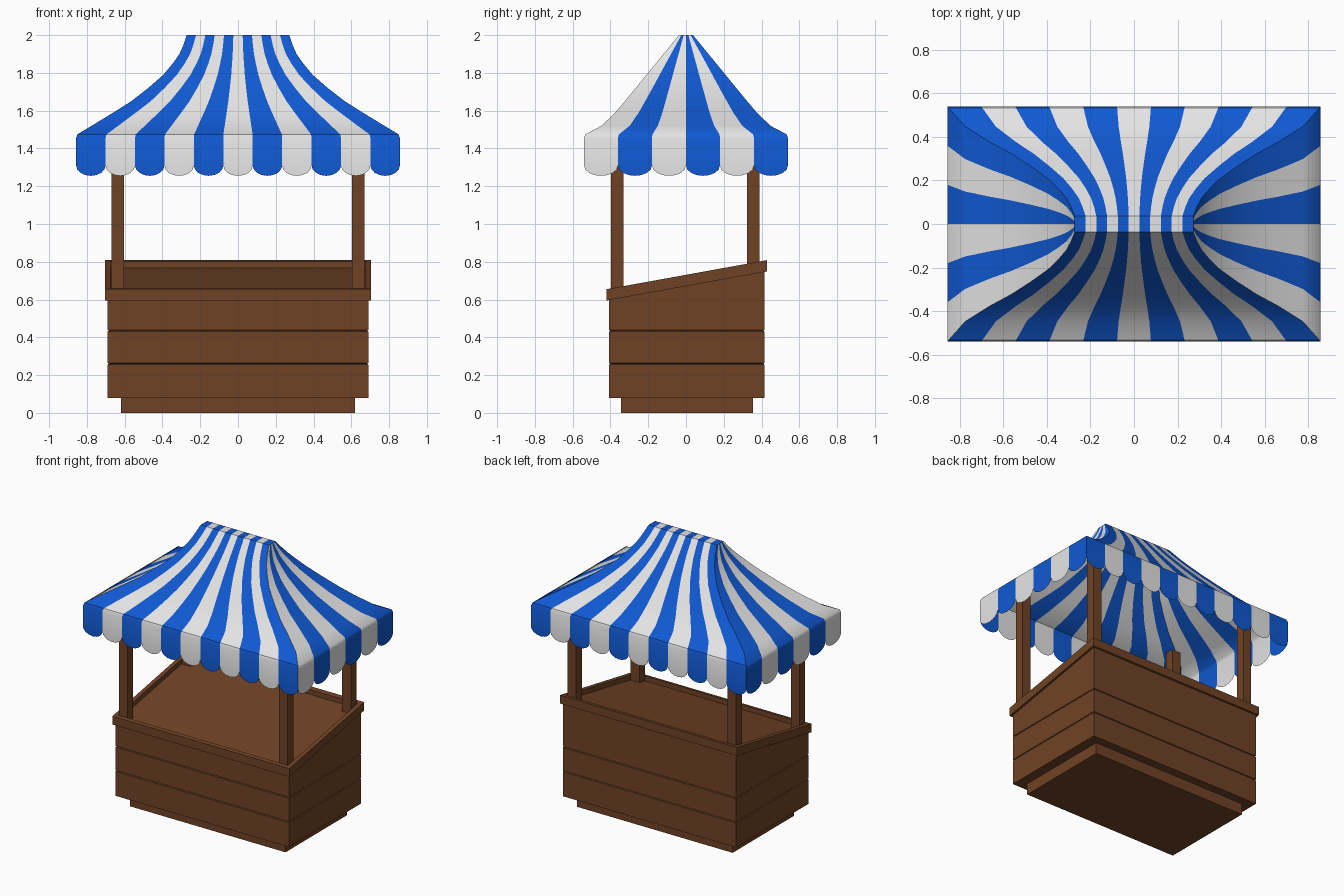
import bpy, bmesh, math

if "Cube" in bpy.data.objects:
    bpy.data.objects.remove(bpy.data.objects["Cube"])


def material(name, rgb):
    m = bpy.data.materials.new(name)
    m.diffuse_color = (*rgb, 1)
    m.use_nodes = True
    m.node_tree.nodes["Principled BSDF"].inputs["Base Color"].default_value = m.diffuse_color
    return m


WOOD = material("brown wood", (0.16, 0.055, 0.018))
BLUE = material("blue cloth", (0.005, 0.1, 0.65))
WHITE = material("white cloth", (0.78, 0.78, 0.78))


def finish(name, bm, mats):
    me = bpy.data.meshes.new(name)
    bm.to_mesh(me)
    bm.free()
    ob = bpy.data.objects.new(name, me)
    bpy.context.collection.objects.link(ob)
    for m in mats:
        me.materials.append(m)
    return ob


def slant(off):
    """Height function of the sloping counter plane."""
    return lambda y: off + 0.181 * y


def flat(z):
    return lambda y: z


def loft(name, rings):
    """Closed solid through rectangles (x0, x1, y0, y1, height function)."""
    bm = bmesh.new()
    loops = [[bm.verts.new((x, y, f(y))) for x, y in ((x0, y0), (x1, y0), (x1, y1), (x0, y1))]
             for x0, x1, y0, y1, f in rings]
    bm.faces.new(loops[0][::-1])
    bm.faces.new(loops[-1])
    for a, b in zip(loops, loops[1:]):
        for i in range(4):
            j = (i + 1) % 4
            bm.faces.new((a[i], a[j], b[j], b[i]))
    return finish(name, bm, [WOOD])


def block(name, x0, x1, y0, y1, low, high):
    return loft(name, [(x0, x1, y0, y1, low), (x0, x1, y0, y1, high)])


# Plinth
block("plinth", -0.62, 0.62, -0.345, 0.355, flat(0), flat(0.09))

# Planked body with shallow grooves between the boards
def body_ring(inset, f):
    return (-0.69 + inset, 0.69 - inset, -0.407 + inset, 0.415 - inset, f)

rings = [body_ring(0, flat(0.08))]
for z in (0.26, 0.435):
    rings += [body_ring(0, flat(z - 0.004)), body_ring(0.006, flat(z)), body_ring(0, flat(z + 0.004))]
rings.append(body_ring(0, slant(0.68)))
loft("planked_body", rings)

# Sloping tray and its raised rim
block("counter_tray", -0.69, 0.69, -0.41, 0.415, slant(0.675), slant(0.696))
LOW, HIGH = slant(0.671), slant(0.731)
block("front_rim", -0.705, 0.705, -0.422, -0.395, LOW, HIGH)
block("back_rim", -0.705, 0.705, 0.395, 0.428, LOW, HIGH)
for side, x in (("left", -0.69), ("right", 0.69)):
    block(side + "_rim", x - 0.015, x + 0.015, -0.395, 0.395, LOW, HIGH)

# Four posts
for side, x in (("left", -0.637), ("right", 0.637)):
    for end, y in (("front", -0.363), ("back", 0.357)):
        block(f"{end}_{side}_post", x - 0.034, x + 0.034, y - 0.033, y + 0.033, slant(0.69), flat(1.54))

# Canopy profile: half width, half depth, height
PROFILE = [(0.857, 0.54, 1.455), (0.85, 0.532, 1.475), (0.775, 0.447, 1.52), (0.66, 0.375, 1.59),
           (0.565, 0.324, 1.65), (0.475, 0.266, 1.72), (0.395, 0.209, 1.79), (0.345, 0.16, 1.85),
           (0.31, 0.119, 1.9), (0.288, 0.078, 1.95), (0.272, 0.037, 2.0)]
CORNERS = [(-1, -1), (1, -1), (1, 1), (-1, 1)]
# stripes per side, and whether the first one (seen from outside, left) is blue
SIDES = [(11, 0), (6, 1), (11, 0), (6, 0)]
STEPS = 8

bm = bmesh.new()


def add_face(pts, mat):
    f = bm.faces.new([bm.verts.new(p) for p in pts])
    f.material_index = mat


for s, (count, first) in enumerate(SIDES):
    a, b = CORNERS[s], CORNERS[(s + 1) % 4]

    def point(u, ring, z=None):
        hx, hy, h = ring
        return (hx * (a[0] + (b[0] - a[0]) * u), hy * (a[1] + (b[1] - a[1]) * u), h if z is None else z)

    for i in range(count):
        mat = (i + first) % 2
        ts = [-math.cos(math.pi * j / STEPS) for j in range(STEPS + 1)]
        for t0, t1 in zip(ts, ts[1:]):
            u0, u1 = (i + (t0 + 1) / 2) / count, (i + (t1 + 1) / 2) / count
            # scalloped valance
            z0, z1 = (1.31 - 0.055 * math.sqrt(max(0, 1 - t * t)) for t in (t0, t1))
            r = PROFILE[0]
            add_face((point(u0, r, z0), point(u1, r, z1), point(u1, r), point(u0, r)), mat)
            # sweeping roof
            for lo, hi in zip(PROFILE, PROFILE[1:]):
                add_face((point(u0, lo), point(u1, lo), point(u1, hi), point(u0, hi)), mat)
            # narrow flat ridge, made once from the front side
            if s == 0:
                p, q = point(u0, PROFILE[-1]), point(u1, PROFILE[-1])
                add_face((p, q, (q[0], -q[1], q[2]), (p[0], -p[1], p[2])), mat)

bmesh.ops.remove_doubles(bm, verts=bm.verts[:], dist=0.0001)
canopy = finish("striped_canopy", bm, [BLUE, WHITE])
bpy.ops.object.select_all(action='DESELECT')
canopy.select_set(True)
bpy.context.view_layer.objects.active = canopy
bpy.ops.object.shade_smooth_by_angle(angle=math.radians(40))
